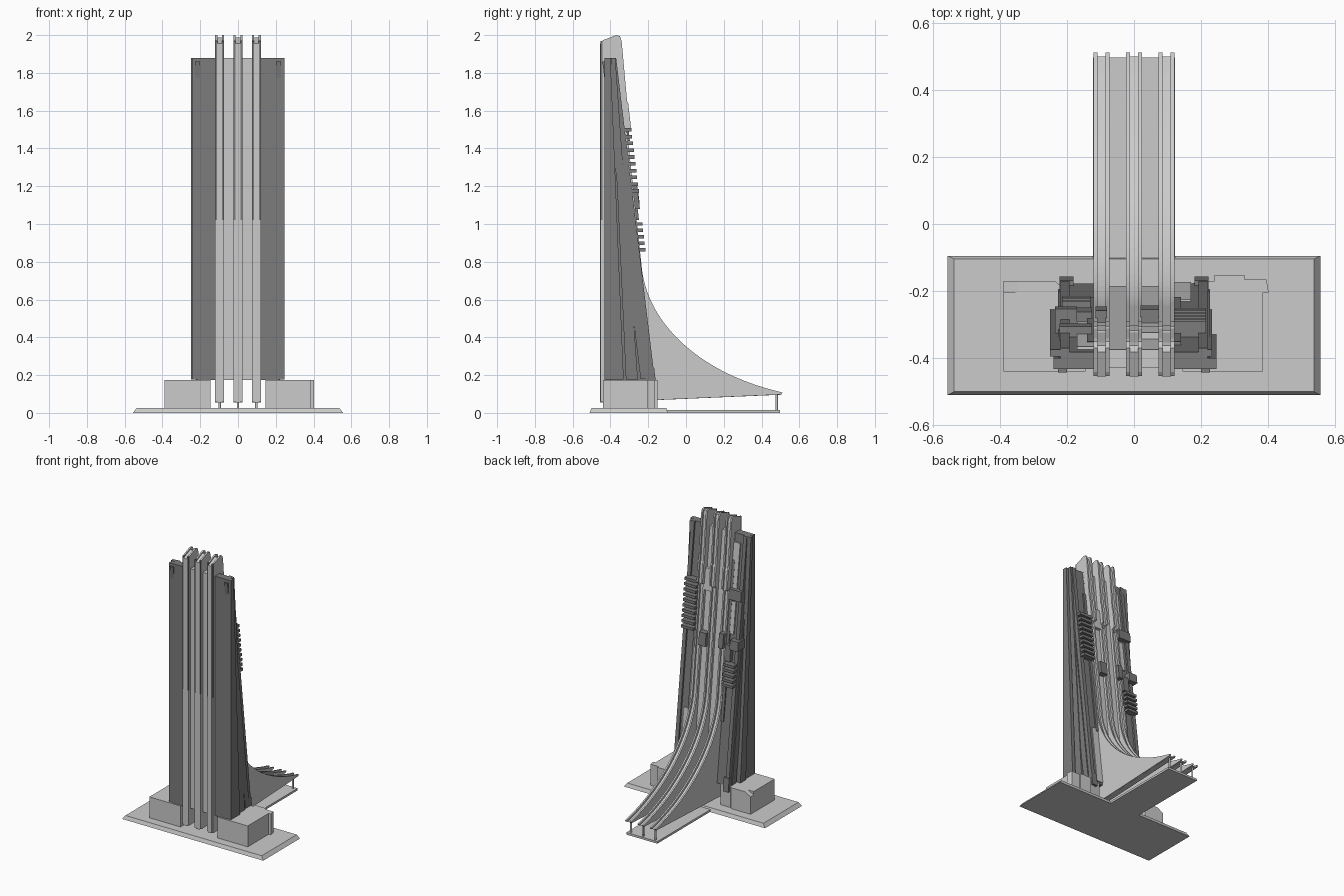
import bpy, bmesh
from mathutils import Vector

if "Cube" in bpy.data.objects:
    bpy.data.objects.remove(bpy.data.objects["Cube"])

dark = bpy.data.materials.new("dark_cladding")
dark.diffuse_color = (0.2, 0.2, 0.2, 1)
dark.use_nodes = True
dark.node_tree.nodes["Principled BSDF"].inputs["Base Color"].default_value = dark.diffuse_color


def prism(name, pts, lo, hi, axis="x", mat=None):
    """Extrude a flat outline: (y, z) points along x, or (x, y) points along z."""
    bm = bmesh.new()
    place = (lambda p, t: (t, p[0], p[1])) if axis == "x" else (lambda p, t: (p[0], p[1], t))
    face = bm.faces.new([bm.verts.new(place(p, lo)) for p in pts])
    ext = bmesh.ops.extrude_face_region(bm, geom=[face])
    move = Vector((hi - lo, 0, 0)) if axis == "x" else Vector((0, 0, hi - lo))
    bmesh.ops.translate(bm, vec=move, verts=[g for g in ext["geom"] if isinstance(g, bmesh.types.BMVert)])
    bmesh.ops.recalc_face_normals(bm, faces=bm.faces)
    me = bpy.data.meshes.new(name)
    bm.to_mesh(me)
    bm.free()
    ob = bpy.data.objects.new(name, me)
    bpy.context.collection.objects.link(ob)
    if mat:
        me.materials.append(mat)
    return ob


def box(name, x, y, z, mat=None):
    return prism(name, [(y[0], z[0]), (y[1], z[0]), (y[1], z[1]), (y[0], z[1])], min(x), max(x), mat=mat)


def back(z):
    """y of the leaning rear face of the tower at height z."""
    return -0.165 - 0.205 * (z - 0.175) / 1.705


def lean(name, x, z0, z1, d0, d1, mat=None):
    """Panel following the leaning rear face, between two depth offsets."""
    return prism(name, [(back(z0) + d0, z0), (back(z0) + d1, z0), (back(z1) + d1, z1), (back(z1) + d0, z1)],
                 min(x), max(x), mat=mat)


# T-shaped ground plate with a sloped rim
base = box("base_plate", (-0.556, 0.556), (-0.51, -0.095), (0, 0.026))
for v in base.data.vertices:
    if v.co.z > 0.02:
        v.co.x *= 0.965
        v.co.y += 0.01 if v.co.y < -0.3 else -0.01
for v in base.data.vertices:
    if v.co.z < 0.01:
        v.co.z = 0
box("base_tongue", (-0.122, 0.122), (-0.11, 0.497), (0, 0.015))

# Podium blocks either side of the tower
prism("podium_left", [(-0.39, -0.44), (-0.145, -0.44), (-0.145, -0.18), (-0.225, -0.18), (-0.235, -0.17),
                      (-0.345, -0.17), (-0.345, -0.205), (-0.39, -0.205)], 0.02, 0.175, "z")
cut = prism("podium_left_corner", [(-0.39, -0.205), (-0.345, -0.205), (-0.345, -0.17), (-0.39, -0.17)], 0.02, 0.175, "z")
for v in cut.data.vertices:
    if v.co.z > 0.1 and v.co.x < -0.38:
        v.co.z = 0.15
prism("podium_right", [(0.145, -0.44), (0.385, -0.44), (0.385, -0.205), (0.402, -0.205), (0.395, -0.165),
                       (0.33, -0.165), (0.33, -0.152), (0.24, -0.152), (0.24, -0.17), (0.145, -0.18)], 0.02, 0.175, "z")

# Central light core between the wings
prism("tower_core", [(-0.43, 0.175), (back(0.175) - 0.02, 0.175), (back(1.88) - 0.005, 1.88), (-0.43, 1.88)], -0.121, 0.121)

# Dark wings with layered, tapering side cladding
for s, side, w1, w2 in ((1, "right", 0.246, 0.232), (-1, "left", 0.24, 0.25)):
    prism(side + "_wing", [(-0.432, 0.175), (back(0.175) - 0.012, 0.175), (back(1.88) - 0.012, 1.88), (-0.432, 1.88)],
          min(s * .12, s * .215), max(s * .12, s * .215), mat=dark)
    for n, pts, w in (
            ("front_cladding", [(-0.432, 0.178), (-0.33, 0.178), (-0.4, 1.88), (-0.432, 1.88)], w1),
            ("middle_cladding", [(-0.318, 0.178), (-0.255, 0.178), (-0.374, 1.88), (-0.396, 1.88)], w2)):
        prism(f"{side}_{n}", pts, min(s * .2, s * w), max(s * .2, s * w), mat=dark)
    lean(side + "_rear_rib", (s * .193, s * .22), 0.175, 1.88, -0.05, 0, dark)
    lean(side + "_outer_rib", (s * .2, s * .227), 0.18, 1.86, -0.075, -0.03, dark)
    lean(side + "_low_foot", (s * .18, s * .222), 0.14, 0.235, -0.05, 0.004, dark)
    lean(side + "_inner_rib", (s * .12, s * .14), 0.6, 1.7, -0.04, -0.002, dark)

# Light inset panels and service boxes on the rear
lean("right_light_panel", (0.121, 0.17), 0.19, 0.62, -0.03, -0.006)
lean("left_light_panel", (-0.121, -0.17), 1.5, 1.82, -0.03, -0.003)
lean("left_mid_panel", (-0.121, -0.17), 1.2, 1.42, -0.03, -0.003)
lean("left_upper_box", (-0.125, -0.222), 1.44, 1.51, -0.06, 0.02, dark)
lean("left_lower_box", (-0.17, -0.235), 1.11, 1.175, -0.08, 0.032, dark)
lean("left_inner_box", (-0.125, -0.17), 1.02, 1.13, -0.04, 0.018, dark)
lean("centre_box_a", (0.02, 0.075), 1.08, 1.17, -0.04, 0.03, dark)
lean("centre_box_b", (-0.115, -0.08), 1.1, 1.2, -0.04, 0.03, dark)
lean("centre_box_c", (0.02, 0.075), 1.45, 1.6, -0.04, 0.012)

# Stacks of horizontal louvres
for i in range(10):
    z = 1.165 + i * 0.036
    y = back(z)
    box("right_louvre", (0.12, 0.215), (y - 0.05, y + 0.034), (z, z + 0.019), dark)
for i in range(5):
    z = 0.855 + i * 0.034
    y = back(z)
    box("left_louvre", (-0.13, -0.215), (y - 0.05, y + 0.032), (z, z + 0.018), dark)

# Three tall fins sweeping down to the rear, channelled along the back edge
P = [Vector(p) for p in ((-0.232, 0.75), (-0.19, 0.45), (0.1, 0.2), (0.512, 0.108))]
curve = []
for i in range(25):
    t = i / 24
    u = 1 - t
    curve.append(tuple(u**3 * P[0] + 3 * u*u*t * P[1] + 3 * u*t*t * P[2] + t**3 * P[3]))
edge = [(-0.37, 2.0), (-0.35, 1.995), (-0.341, 1.97), (-0.312, 1.65), (-0.306, 1.64), (-0.29, 1.5), (-0.312, 1.49)] + curve
rail = [(-0.442, 0.056), (-0.442, 1.972)] + edge + [(0.505, 0.097)]
web = [(-0.455, 0.055), (-0.455, 1.955)] + [(y - 0.012, z - 0.012) for y, z in edge] + [(0.49, 0.0955)]
for cx in (-0.097, 0, 0.097):
    prism("fin_web", web, cx - 0.0135, cx + 0.0135)
    for s in (-1, 1):
        a, b = sorted((cx + s * 0.0125, cx + s * 0.0235))
        prism("fin_rail", rail, a, b)
        box("fin_front_trim_lower", (a, b), (-0.453, -0.44), (0.06, 1.02))
        box("fin_front_trim_upper", (a, b), (-0.453, -0.44), (1.02, 1.97), dark)
    # Slim post under the tip of the fin
    bpy.ops.mesh.primitive_cylinder_add(vertices=12, radius=0.006, depth=0.09, location=(cx, 0.48, 0.055))
    bpy.context.object.name = "fin_post"
